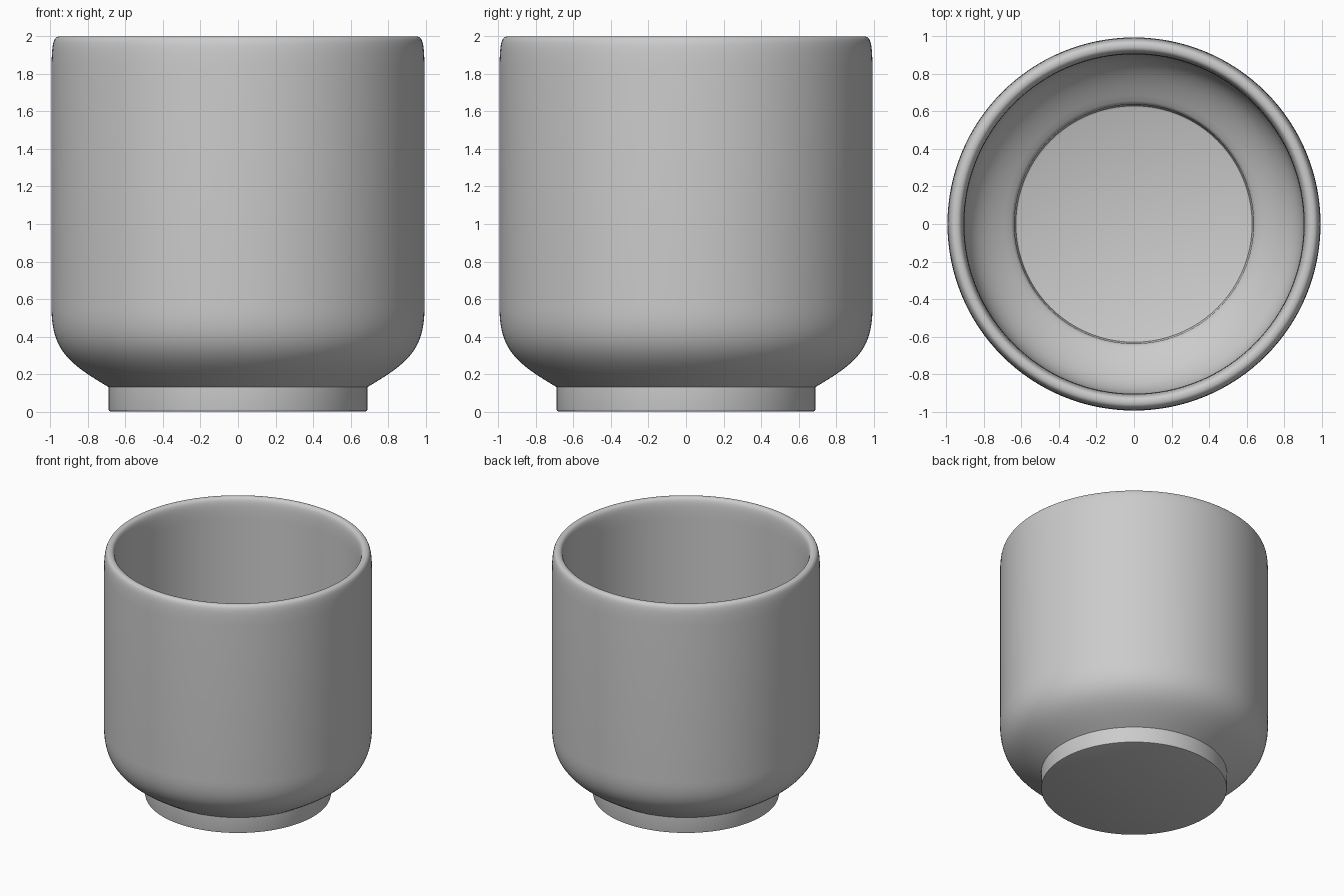
import bpy, bmesh, math

if "Cube" in bpy.data.objects:
    bpy.data.objects.remove(bpy.data.objects["Cube"])

SEGMENTS = 128


def bezier(p0, p1, p2, p3, n):
    """Points along a cubic curve, both ends included."""
    pts = []
    for i in range(n + 1):
        t = i / n
        u = 1 - t
        pts.append(tuple(u**3 * a + 3 * u * u * t * b + 3 * u * t * t * c + t**3 * d
                         for a, b, c, d in zip(p0, p1, p2, p3)))
    return pts


def lathe(name, profile):
    """Spin a (radius, z) profile around z; both ends lie on the axis."""
    bm = bmesh.new()
    verts = [bm.verts.new((r, 0, z)) for r, z in profile]
    edges = [bm.edges.new(pair) for pair in zip(verts, verts[1:])]
    bmesh.ops.spin(bm, geom=verts + edges, cent=(0, 0, 0), axis=(0, 0, 1),
                   angle=2 * math.pi, steps=SEGMENTS)
    bmesh.ops.remove_doubles(bm, verts=bm.verts, dist=1e-5)
    bmesh.ops.recalc_face_normals(bm, faces=bm.faces)
    mesh = bpy.data.meshes.new(name)
    bm.to_mesh(mesh)
    bm.free()
    obj = bpy.data.objects.new(name, mesh)
    bpy.context.collection.objects.link(obj)
    bpy.context.view_layer.objects.active = obj
    obj.select_set(True)
    bpy.ops.object.shade_smooth_by_angle(angle=math.radians(35))
    return obj


# Foot ring with a slightly eased lower edge
profile = [(0, 0), (0.68, 0), (0.688, 0.003), (0.69, 0.012), (0.69, 0.13)]
# Outer wall: flared shoulder, then straight side
profile += bezier((0.69, 0.13), (0.91, 0.26), (0.995, 0.33), (0.995, 0.56), 16)
# Rounded lip
profile += bezier((0.995, 1.84), (0.992, 1.97), (0.985, 2.0), (0.95, 2.0), 10)
profile += bezier((0.95, 2.0), (0.915, 2.0), (0.908, 1.97), (0.905, 1.84), 10)[1:]
# Inner wall and bowl
profile += bezier((0.905, 0.56), (0.905, 0.40), (0.84, 0.32), (0.655, 0.21), 16)
# Small step down to the flat floor
profile += [(0.644, 0.2), (0.638, 0.185), (0.635, 0.13), (0.63, 0.115), (0.62, 0.11), (0, 0.11)]

lathe("cup", profile)
